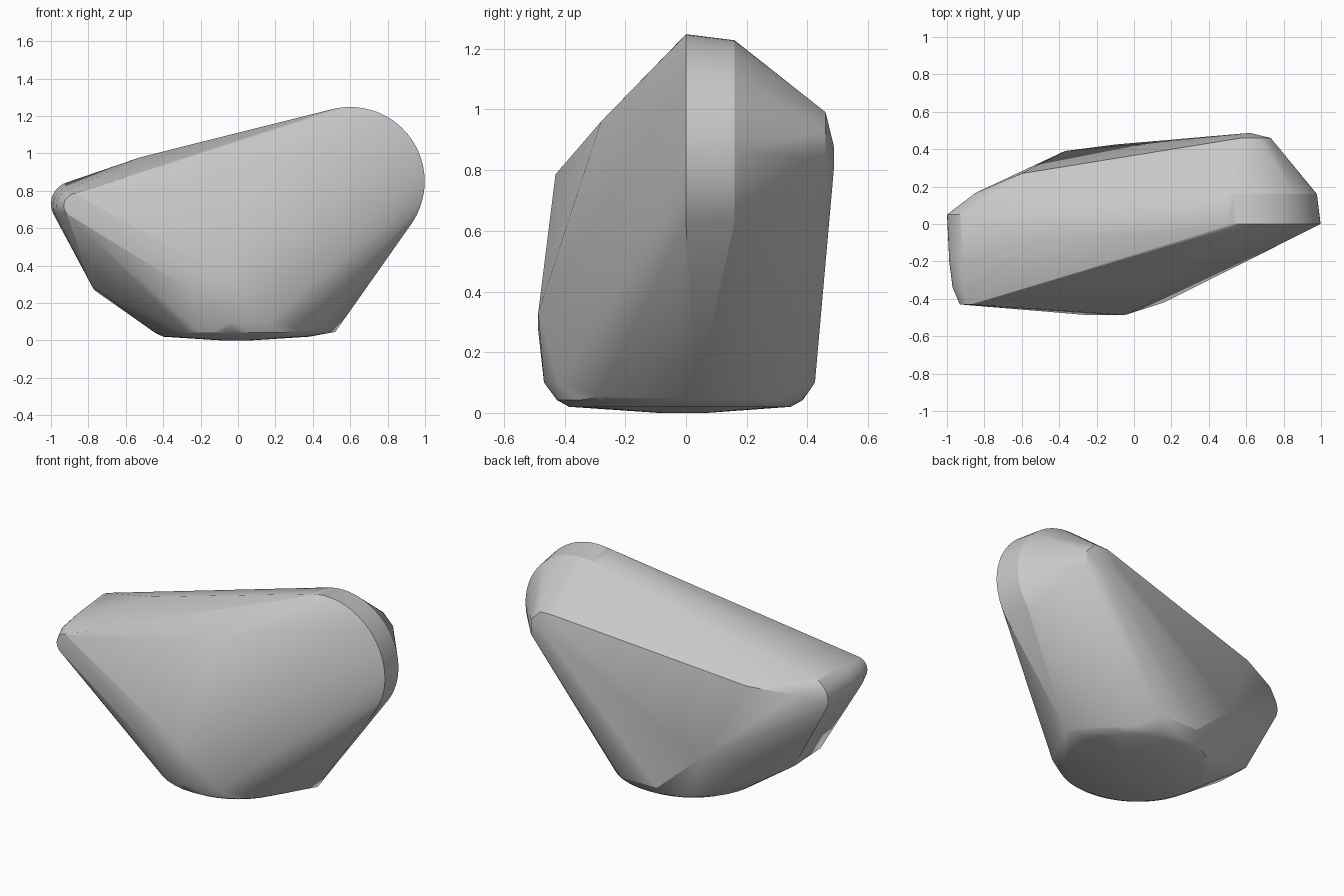
import bpy, bmesh
from math import sin, cos, pi, radians

cube = bpy.data.objects.get("Cube")
if cube:
    bpy.data.objects.remove(cube, do_unlink=True)


def upright_arc(x, y, z, r, start, end, n):
    """Points on an arc facing the front."""
    angles = [radians(start + (end - start) * i / n) for i in range(n + 1)]
    return [(x + r * cos(a), y, z + r * sin(a)) for a in angles]


def flat_ring(x, y, z, rx, ry, n):
    """Points on a level ellipse."""
    return [(x + rx * cos(2 * pi * i / n), y + ry * sin(2 * pi * i / n), z)
            for i in range(n)]


points = []

# Large rounded end: a sharp front rim, a rolled edge and a small rear facet
points += upright_arc(0.6, 0.0, 0.85, 0.398, -38, 108, 40)
points += upright_arc(0.6, 0.16, 0.85, 0.378, -38, 108, 40)
points += upright_arc(0.62, 0.46, 0.88, 0.12, 22.5, 337.5, 7)
points += [(0.62, 0.487, 0.8), (0.62, 0.487, 0.88)]

# Narrow rounded end, running from the rear to the front tip
for x, y, z, r in [(-0.88, 0.05, 0.73, 0.12), (-0.88, -0.2, 0.72, 0.108),
                   (-0.88, -0.34, 0.72, 0.09), (-0.865, -0.43, 0.72, 0.066)]:
    points += upright_arc(x, y, z, r, 80, 235, 16)

# Corners of the upper ridge
points += [(-0.52, -0.09, 0.98), (0.1, -0.28, 0.96)]

# Corners of the rear and the narrow end's underside
points += [(-0.6, 0.27, 0.8), (-0.85, 0.165, 0.77), (-0.37, 0.39, 0.34),
           (-0.77, 0.05, 0.27), (-0.78, -0.19, 0.29), (-0.1, 0.425, 0.1)]

# Corners of the lower front
points += [(-0.25, -0.487, 0.27), (-0.05, -0.487, 0.33),
           (-0.04, -0.468, 0.1), (0.16, -0.42, 0.1),
           (0.35, -0.29, 0.055), (0.52, 0.03, 0.045), (0.15, 0.425, 0.1)]

# Shallow domed base
points += flat_ring(-0.01, -0.01, 0.0, 0.08, 0.08, 16)
points += flat_ring(-0.01, -0.02, 0.02, 0.39, 0.365, 40)
points += flat_ring(-0.01, -0.02, 0.042, 0.435, 0.405, 40)

# Wrap the outline points in one faceted skin
bm = bmesh.new()
for p in points:
    bm.verts.new(p)
bmesh.ops.remove_doubles(bm, verts=bm.verts[:], dist=0.0005)
bmesh.ops.convex_hull(bm, input=bm.verts[:], use_existing_faces=False)
loose = [v for v in bm.verts if not v.link_faces]
bmesh.ops.delete(bm, geom=loose, context='VERTS')
bmesh.ops.recalc_face_normals(bm, faces=bm.faces[:])
mesh = bpy.data.meshes.new("faceted_body")
bm.to_mesh(mesh)
bm.free()
body = bpy.data.objects.new("faceted_body", mesh)
bpy.context.collection.objects.link(body)

# Plain grey
grey = bpy.data.materials.new("light_grey")
grey.use_nodes = True
colour = (0.58, 0.58, 0.58, 1.0)
grey.diffuse_color = colour
for node in grey.node_tree.nodes:
    if node.type == 'BSDF_PRINCIPLED':
        node.inputs["Base Color"].default_value = colour
mesh.materials.append(grey)

# Soft rounding with crisp rims
for o in bpy.context.selected_objects:
    o.select_set(False)
body.select_set(True)
bpy.context.view_layer.objects.active = body
bpy.ops.object.shade_smooth_by_angle(angle=radians(25))
